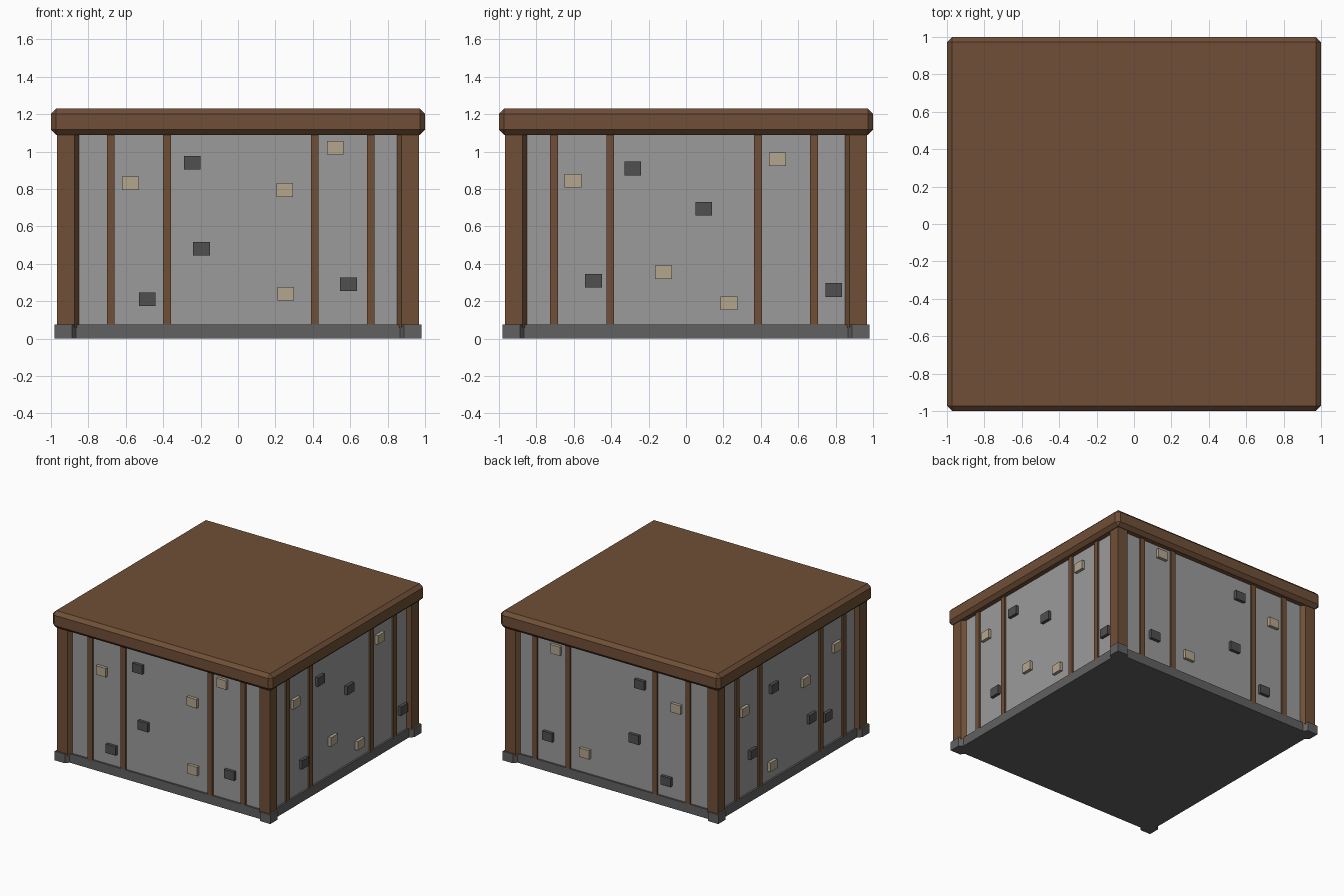
import bpy, bmesh

if "Cube" in bpy.data.objects:
    bpy.data.objects.remove(bpy.data.objects["Cube"])


def material(name, rgb):
    m = bpy.data.materials.new(name)
    m.diffuse_color = (*rgb, 1)
    m.use_nodes = True
    m.node_tree.nodes["Principled BSDF"].inputs["Base Color"].default_value = m.diffuse_color
    return m


WOOD = material("wood", (0.16, 0.078, 0.038))
PLASTER = material("plaster", (0.33, 0.33, 0.33))
BASE = material("base_stone", (0.12, 0.12, 0.12))
DARK = material("dark_stone", (0.08, 0.08, 0.08))
LIGHT = material("light_stone", (0.45, 0.38, 0.27))


def finish(name, bm, mat):
    bmesh.ops.recalc_face_normals(bm, faces=bm.faces)
    me = bpy.data.meshes.new(name)
    bm.to_mesh(me)
    bm.free()
    ob = bpy.data.objects.new(name, me)
    bpy.context.collection.objects.link(ob)
    me.materials.append(mat)
    return ob


def prism(name, pts, z0, z1, mat):
    bm = bmesh.new()
    face = bm.faces.new([bm.verts.new((x, y, z0)) for x, y in pts])
    ext = bmesh.ops.extrude_face_region(bm, geom=[face], use_keep_orig=True)
    verts = [g for g in ext["geom"] if isinstance(g, bmesh.types.BMVert)]
    bmesh.ops.translate(bm, verts=verts, vec=(0, 0, z1 - z0))
    return finish(name, bm, mat)


def box(name, lo, hi, mat):
    return prism(name, [(lo[0], lo[1]), (hi[0], lo[1]), (hi[0], hi[1]), (lo[0], hi[1])],
                 lo[2], hi[2], mat)


WALL = 0.935
SIDES = {"front": (1, -1), "back": (1, 1), "right": (0, 1), "left": (0, -1)}


def on_wall(name, side, u, z, w, h, depth, mat):
    """Block set on a wall; u is the world coordinate along that wall."""
    axis, sign = SIDES[side]
    near, far = sorted((sign * (WALL - 0.02), sign * (WALL + depth)))
    lo, hi = [u - w / 2, near], [u + w / 2, far]
    if axis == 0:
        lo.reverse()
        hi.reverse()
    box(name, (*lo, z - h / 2), (*hi, z + h / 2), mat)


# Walls
box("walls", (-WALL, -WALL, 0.04), (WALL, WALL, 1.12), PLASTER)

# Stone footing with thicker corners
a, b, c, d = 0.98, 0.95, 0.888, 0.865
corner = [(b, d), (a, c), (a, a), (c, a), (d, b)]
outline = []
for _ in range(4):
    outline += corner
    corner = [(-y, x) for x, y in corner]
prism("footing", outline, 0, 0.075, BASE)

# Corner posts, chamfered back to the wall
post = [(0.8, 0.85), (WALL, 0.85), (0.967, 0.873), (0.967, 0.967),
        (0.873, 0.967), (0.85, WALL), (0.85, 0.8), (0.8, 0.8)]
for sx in (-1, 1):
    for sy in (-1, 1):
        prism("corner_post", [(sx * x, sy * y) for x, y in post], 0.06, 1.11, WOOD)

# Flat roof slab with chamfered edges
roof = box("roof", (-1, -1, 1.09), (1, 1, 1.23), WOOD)
bev = roof.modifiers.new("chamfer", 'BEVEL')
bev.width = 0.028
bev.segments = 1

# Thin upright battens
for side, (axis, _) in SIDES.items():
    offset = 0.015 if axis == 1 else -0.01
    for u in (-0.695, -0.395, 0.395, 0.695):
        on_wall(side + "_batten", side, u + offset, 0.585, 0.042, 1.05, 0.015, WOOD)

# Stones showing through the plaster: (position along wall, height)
front_light = [(-0.575, 0.83), (0.52, 1.02), (0.255, 0.24)]
front_dark = [(-0.245, 0.94), (-0.195, 0.48), (-0.485, 0.21), (0.59, 0.29)]
stones = {
    "front": (front_light + [(0.25, 0.795)], front_dark),
    "back": (front_light, front_dark),
    "right": ([(-0.605, 0.845), (0.49, 0.96), (-0.12, 0.355), (0.23, 0.19)],
              [(-0.285, 0.91), (0.095, 0.695), (-0.495, 0.31), (0.79, 0.26)]),
    "left": ([(0.59, 0.77), (-0.2, 0.715), (-0.605, 0.845), (0.23, 0.19)],
             [(0.21, 0.82), (0.485, 0.385), (-0.28, 0.385), (-0.485, 0.32)]),
}
for side, groups in stones.items():
    for spots, mat in zip(groups, (LIGHT, DARK)):
        for u, z in spots:
            on_wall(side + "_stone", side, u, z, 0.09, 0.073, 0.025, mat)
